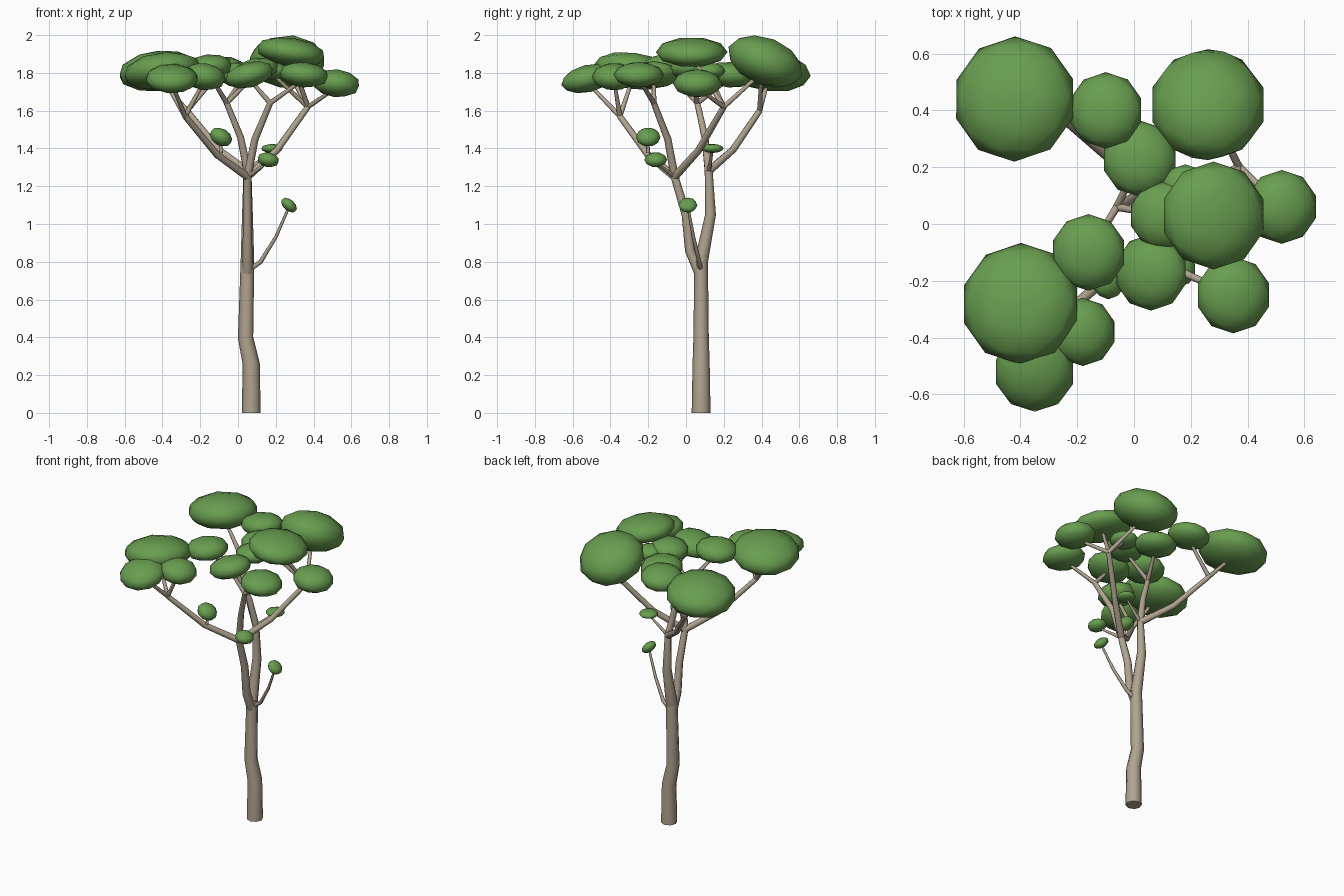
import bpy
from mathutils import Matrix, Vector

if "Cube" in bpy.data.objects:
    bpy.data.objects.remove(bpy.data.objects["Cube"], do_unlink=True)

UP = Vector((0, 0, 1))
LEFT = Vector((1, 0, 0))
RIGHT = -LEFT
BACK = Vector((0, 1, 0))
FRONT = -BACK
LEVEL = Vector()


def material(name, colour):
    made = bpy.data.materials.new(name)
    made.use_nodes = True
    made.diffuse_color = (*colour, 1)
    shader = next(node for node in made.node_tree.nodes if node.type == "BSDF_PRINCIPLED")
    shader.inputs["Base Color"].default_value = (*colour, 1)
    return made


bark = material("pale bark", (0.44, 0.37, 0.28))
leaf = material("leaf green", (0.14, 0.34, 0.08))


def limb(name, path, thick, thin):
    """Eight-sided tube along the path, tapering evenly from thick to thin."""
    curve = bpy.data.curves.new(name, "CURVE")
    curve.dimensions = "3D"
    curve.bevel_depth = 1
    curve.bevel_resolution = 2
    curve.use_fill_caps = True
    curve.materials.append(bark)
    spline = curve.splines.new("POLY")
    spline.points.add(len(path) - 1)
    for index, (point, place) in enumerate(zip(spline.points, path)):
        point.co = (*place, 1)
        point.radius = thick + (thin - thick) * index / (len(path) - 1)
    helper = bpy.data.objects.new(name + "_path", curve)
    bpy.context.collection.objects.link(helper)
    graph = bpy.context.evaluated_depsgraph_get()
    mesh = bpy.data.meshes.new_from_object(helper.evaluated_get(graph))
    bpy.data.objects.remove(helper, do_unlink=True)
    bpy.context.collection.objects.link(bpy.data.objects.new(name, mesh))


def clump(name, x, y, z, radius, lean=LEVEL, flatness=0.5):
    """Flattened leaf ball tipped toward lean; gives back the place a branch joins it."""
    centre = Vector((x, y, z))
    height = radius * flatness
    turn = UP.rotation_difference(UP + lean).to_matrix().to_4x4()
    shape = Matrix.Diagonal((radius * 0.98, radius, height, 1))
    bpy.ops.mesh.primitive_ico_sphere_add(subdivisions=2, radius=1)
    ball = bpy.context.object
    ball.name = name
    ball.data.transform(Matrix.Translation(centre) @ turn @ shape)
    ball.data.materials.append(leaf)
    ball.data.shade_smooth()
    return centre - UP * height / 3


def branch(name, fork, node, leaves, along=0.48, rise=-0.04):
    """Bent branch from a fork to a node, then one thin end to each leaf clump."""
    node = Vector(node)
    bend = fork.lerp(node, along) + UP * rise
    limb(name + "_branch", [fork, bend, node], 0.022, 0.016)
    for index, tip in enumerate(leaves):
        limb(f"{name}_branch_end_{index}", [node, tip], 0.014, 0.009)


# Trunk and the two stems it divides into
front_fork = Vector((0.05, -0.06, 1.25))
back_fork = Vector((0.05, 0.12, 1.28))
crotch = Vector((0.05, 0.08, 0.8))
limb("trunk", [(0.07, 0.08, 0), (0.07, 0.08, 0.26), (0.04, 0.08, 0.4), crotch], 0.05, 0.036)
limb("front_stem", [crotch - UP * 0.08, (0.05, 0.02, 0.86), (0.05, 0, 1.05), front_fork],
     0.028, 0.021)
limb("back_stem", [crotch, (0.05, 0.13, 1.05), back_fork], 0.036, 0.021)

# Crown on the model's right, front group
front_right = [
    clump("front_right_large_clump", -0.4, -0.28, 1.81, 0.215, (RIGHT + BACK) * 0.13, 0.45),
    clump("front_right_outer_clump", -0.35, -0.52, 1.77, 0.145, FRONT * 0.25),
    clump("front_right_inner_clump", -0.18, -0.38, 1.78, 0.12, LEFT * 0.15, 0.6),
]
branch("front_right", front_fork, (-0.28, -0.35, 1.57), front_right)

# Crown at the front
front_middle = [
    clump("front_left_clump", 0.35, -0.25, 1.79, 0.135, LEFT * 0.1),
    clump("front_middle_clump", 0.06, -0.17, 1.79, 0.135, RIGHT * 0.25),
]
branch("front_middle", front_fork, (0.17, -0.17, 1.64), front_middle, 0.33, 0.07)

# Crown on the model's left
left = [
    clump("left_outer_clump", 0.52, 0.06, 1.745, 0.13, LEFT * 0.12, 0.57),
    clump("left_top_clump", 0.28, 0.03, 1.91, 0.19, LEFT * 0.15, 0.4),
    clump("left_back_clump", 0.26, 0.42, 1.86, 0.21, BACK * 0.4, 0.6),
    clump("left_inner_clump", 0.18, 0.12, 1.81, 0.09),
]
branch("left", front_fork, (0.37, 0.2, 1.62), left)

# Crown on the model's right, back group
back_right = [
    clump("back_right_large_clump", -0.42, 0.44, 1.81, 0.222, (RIGHT + BACK) * 0.12, 0.48),
    clump("back_right_small_clump", -0.1, 0.4, 1.82, 0.135, (RIGHT + BACK) * 0.1),
]
branch("back_right", back_fork, (-0.27, 0.39, 1.6), back_right)

# Crown in the middle
middle = [
    clump("middle_right_clump", -0.16, -0.1, 1.83, 0.135, RIGHT * 0.1),
    clump("middle_left_clump", 0.1, 0.03, 1.82, 0.12, RIGHT * 0.15),
    clump("middle_back_clump", 0.02, 0.23, 1.79, 0.135, BACK * 0.1),
]
branch("middle", back_fork, (-0.06, 0.06, 1.64), middle, 0.33, 0.06)

# Low twigs, each with a small leaf tuft
lower_tuft = clump("lower_tuft", 0.27, 0.01, 1.1, 0.05, LEFT * 0.9, flatness=0.6)
front_tuft = clump("front_tuft", 0.16, -0.16, 1.34, 0.06, LEFT * 0.2, flatness=0.65)
back_tuft = clump("back_tuft", 0.18, 0.14, 1.4, 0.06, flatness=0.4)
side_tuft = clump("side_tuft", -0.09, -0.2, 1.46, 0.065, LEFT * 0.6, flatness=0.7)
limb("lower_twig", [crotch - UP * 0.05, (0.12, 0.07, 0.8), (0.2, 0.04, 0.93), lower_tuft],
     0.014, 0.007)
for name, start, tuft in (("front", front_fork, front_tuft), ("back", back_fork, back_tuft)):
    limb(name + "_twig", [start, start.lerp(tuft, 0.5), tuft], 0.012, 0.006)
limb("side_twig", [side_tuft - UP * 0.07, side_tuft], 0.01, 0.006)
